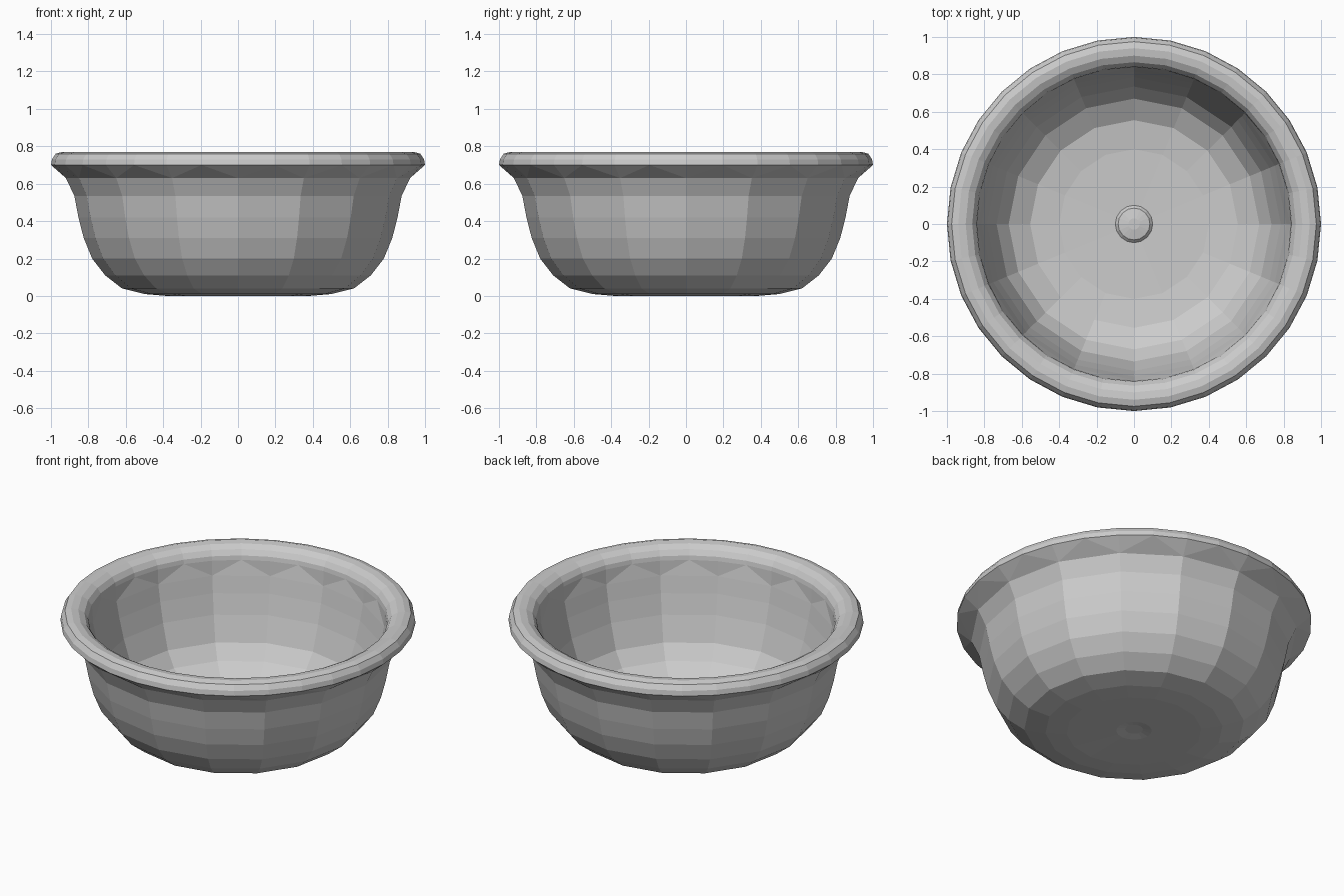
import bpy, bmesh, math

if "Cube" in bpy.data.objects:
    bpy.data.objects.remove(bpy.data.objects["Cube"])

SIDES = 16  # faceted wall; the rolled rim has twice as many sides


def ring(bm, r, z, n):
    return [bm.verts.new((r * math.cos(2 * math.pi * i / n),
                          r * math.sin(2 * math.pi * i / n), z)) for i in range(n)]


def join(bm, a, b):
    """Bridge two rings; a 2:1 step becomes a zigzag of triangles."""
    n = len(a)
    if n == len(b):
        for i in range(n):
            j = (i + 1) % n
            bm.faces.new((a[i], a[j], b[j], b[i]))
        return
    if n > len(b):
        a, b, n = b, a, len(b)
    for i in range(n):
        j, m = (i + 1) % n, 2 * i
        k = (m + 2) % len(b)
        bm.faces.new((a[i], b[m + 1], b[m]))
        bm.faces.new((a[i], a[j], b[m + 1]))
        bm.faces.new((a[j], b[k], b[m + 1]))


# profile from underside centre, up the outside, over the rim, down the inside
outside = [(0.05, 0.012), (0.10, 0.003), (0.38, 0.0), (0.50, 0.01), (0.62, 0.04),
           (0.71, 0.11), (0.78, 0.20), (0.825, 0.31), (0.853, 0.42), (0.875, 0.535),
           (0.92, 0.63)]
rim = [(1.0, 0.70), (0.995, 0.73), (0.975, 0.76), (0.94, 0.77), (0.90, 0.765),
       (0.865, 0.745), (0.845, 0.715), (0.84, 0.69)]
inside = [(0.835, 0.60), (0.815, 0.50), (0.785, 0.38), (0.735, 0.23), (0.67, 0.145),
          (0.555, 0.08), (0.40, 0.06), (0.10, 0.055), (0.085, 0.07), (0.03, 0.08)]

bm = bmesh.new()
rings = [ring(bm, r, z, SIDES) for r, z in outside]
rings += [ring(bm, r, z, SIDES * 2) for r, z in rim]
rings += [ring(bm, r, z, SIDES) for r, z in inside]
for a, b in zip(rings, rings[1:]):
    join(bm, a, b)
bm.faces.new(rings[0])
bm.faces.new(rings[-1])
bmesh.ops.recalc_face_normals(bm, faces=bm.faces)

mesh = bpy.data.meshes.new("bowl")
bm.to_mesh(mesh)
bm.free()
bpy.context.collection.objects.link(bpy.data.objects.new("bowl", mesh))
